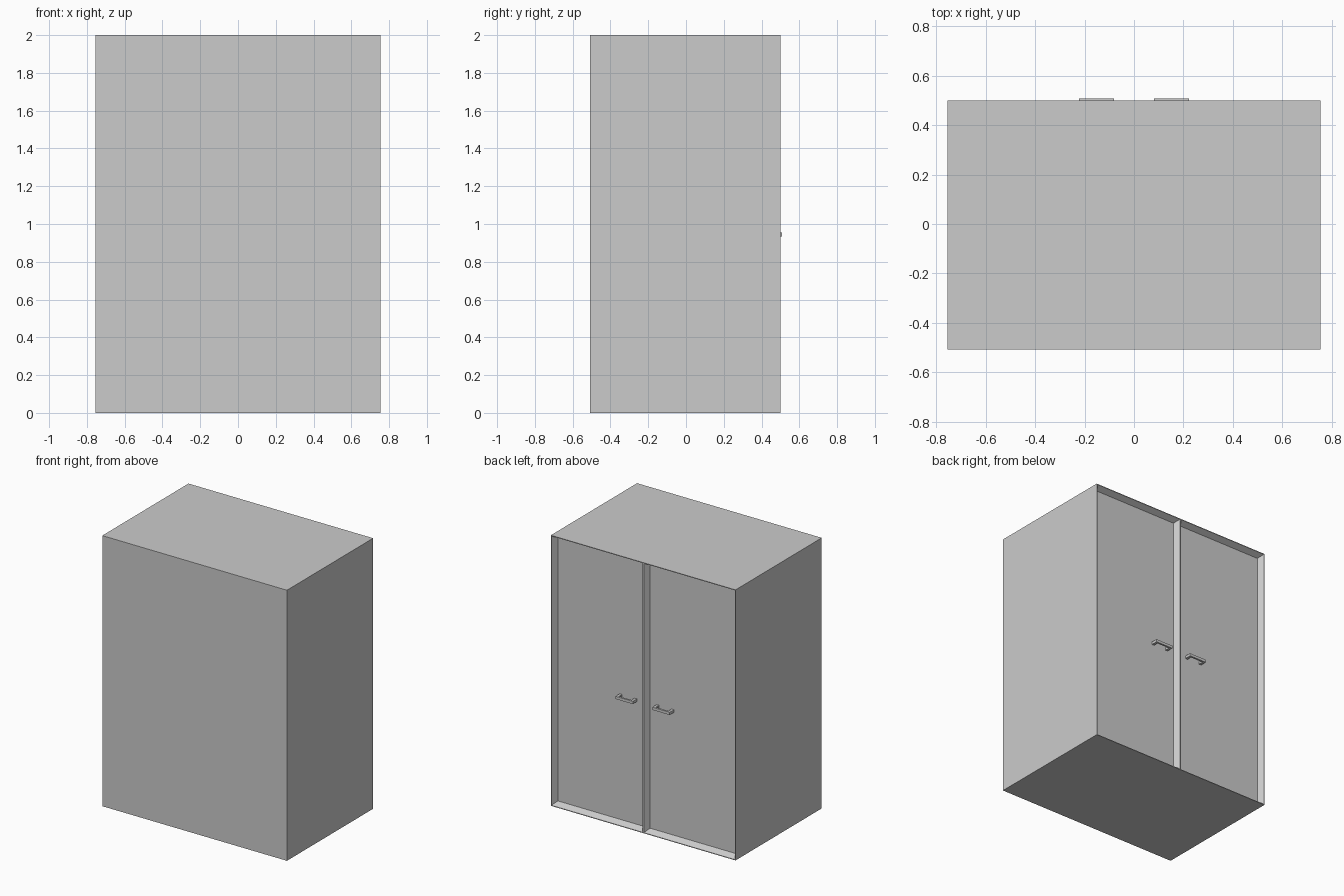
import bpy, bmesh
from mathutils import Matrix

if "Cube" in bpy.data.objects:
    bpy.data.objects.remove(bpy.data.objects["Cube"], do_unlink=True)

grey = bpy.data.materials.new("plain grey")
grey.use_nodes = True
colour = (0.6, 0.6, 0.6, 1)
grey.diffuse_color = colour
grey.node_tree.nodes["Principled BSDF"].inputs["Base Color"].default_value = colour


def finish(name, bm):
    bmesh.ops.recalc_face_normals(bm, faces=bm.faces)
    mesh = bpy.data.meshes.new(name)
    bm.to_mesh(mesh)
    bm.free()
    mesh.materials.append(grey)
    obj = bpy.data.objects.new(name, mesh)
    bpy.context.collection.objects.link(obj)
    return obj


# Cabinet: a box whose door side is split in two
HALF_W, FRONT, BACK, HEIGHT = 0.755, -0.507, 0.5, 2.0
RIM, SLOPE, RECESS = 0.005, 0.022, 0.043

bm = bmesh.new()
bmesh.ops.create_cube(bm, size=1, matrix=Matrix.Translation(
    (0, (FRONT + BACK) / 2, HEIGHT / 2)) @ Matrix.Diagonal(
    (2 * HALF_W, BACK - FRONT, HEIGHT, 1)))
bmesh.ops.bisect_plane(bm, geom=bm.verts[:] + bm.edges[:] + bm.faces[:],
                       plane_co=(0, 0, 0), plane_no=(1, 0, 0))
bm.normal_update()

# Doors: a thin rim, then a sloped border down to each sunken panel
doors = [f for f in bm.faces if f.normal.y > 0.9]
bmesh.ops.inset_individual(bm, faces=doors, thickness=RIM, use_even_offset=True)
bmesh.ops.inset_individual(bm, faces=doors, thickness=SLOPE, depth=-RECESS,
                           use_even_offset=True)
finish("cabinet", bm)

# Handles: a flat bar on two short posts, one on each door
X0, X1, TIP, POST, BAR = 0.08, 0.222, 0.507, 0.02, 0.014
Z0, Z1 = 0.935, 0.955
base = BACK - RECESS - 0.002
outline = [(X0, base), (X0, TIP), (X1, TIP), (X1, base),
           (X1 - POST, base), (X1 - POST, TIP - BAR),
           (X0 + POST, TIP - BAR), (X0 + POST, base)]
for side, name in ((1, "left_handle"), (-1, "right_handle")):
    bm = bmesh.new()
    face = bm.faces.new([bm.verts.new((side * x, y, Z0)) for x, y in outline])
    top = bmesh.ops.extrude_face_region(bm, geom=[face])["geom"]
    bmesh.ops.translate(bm, vec=(0, 0, Z1 - Z0),
                        verts=[v for v in top if isinstance(v, bmesh.types.BMVert)])
    finish(name, bm)
